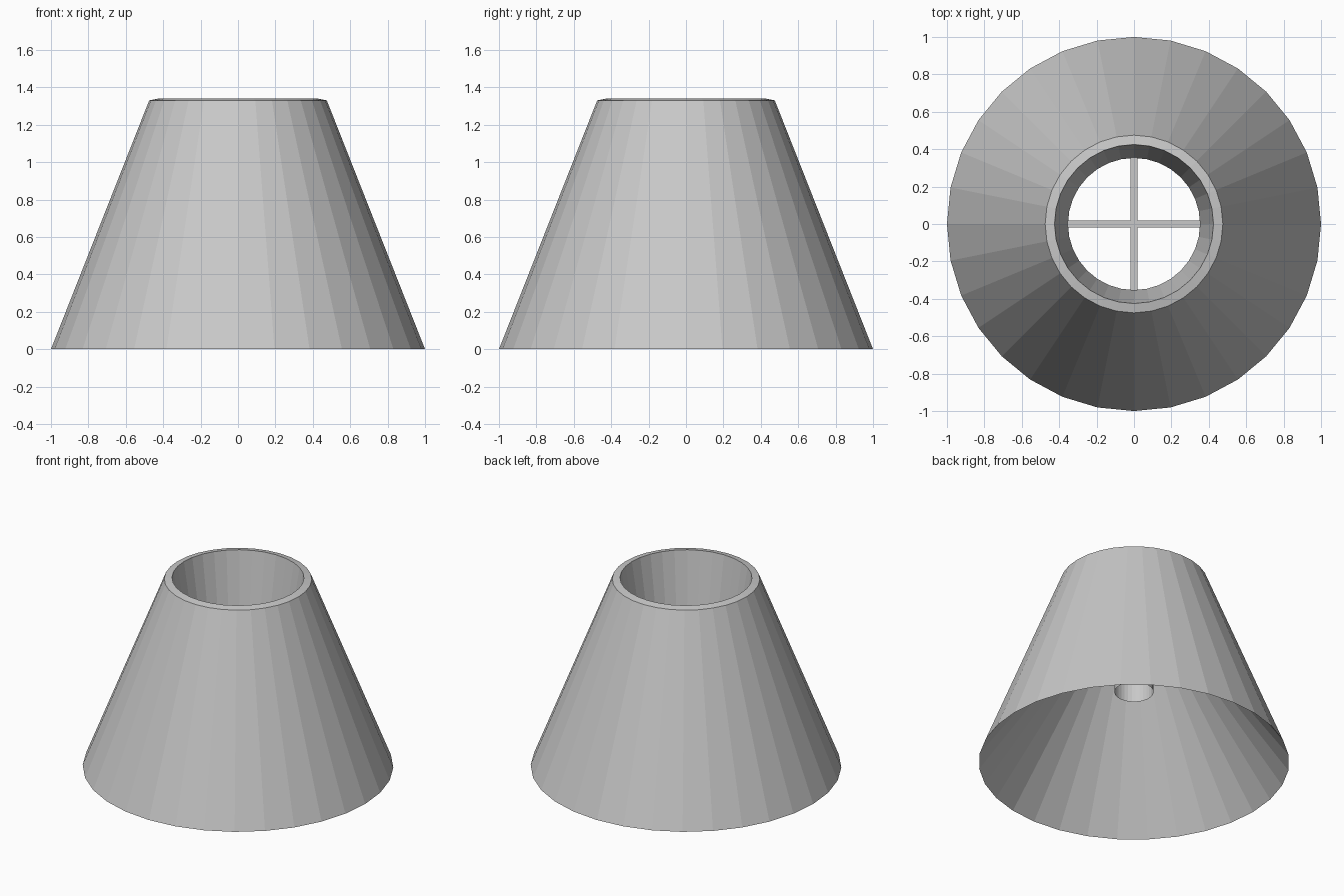
import bpy
import bmesh
import math

cube = bpy.data.objects.get("Cube")
if cube:
    bpy.data.objects.remove(cube, do_unlink=True)

grey = bpy.data.materials.new("plain grey")
grey.use_nodes = True
grey.diffuse_color = (0.58, 0.58, 0.58, 1)
grey.node_tree.nodes["Principled BSDF"].inputs["Base Color"].default_value = grey.diffuse_color


def finish(name, bm):
    mesh = bpy.data.meshes.new(name)
    bm.to_mesh(mesh)
    bm.free()
    mesh.materials.append(grey)
    obj = bpy.data.objects.new(name, mesh)
    bpy.context.collection.objects.link(obj)
    return obj


def lathe(name, profile, sides=32, closed=False):
    """Turn a (radius, height) profile around the z axis."""
    bm = bmesh.new()
    rings = []
    for radius, z in profile:
        angles = [math.tau * i / sides for i in range(sides)]
        rings.append([bm.verts.new((radius * math.cos(a), radius * math.sin(a), z)) for a in angles])
    if closed:
        rings.append(rings[0])
    for low, high in zip(rings, rings[1:]):
        for i in range(sides):
            j = (i + 1) % sides
            bm.faces.new((low[i], low[j], high[j], high[i]))
    return finish(name, bm)


def bar(name, size, z):
    bm = bmesh.new()
    bmesh.ops.create_cube(bm, size=1)
    bmesh.ops.scale(bm, vec=size, verts=bm.verts)
    bmesh.ops.translate(bm, vec=(0, 0, z), verts=bm.verts)
    return finish(name, bm)


# Outer cone, sloped top rim, funnel down to the throat, then the flared underside
throat = 0.89
lathe("shade", [(1, 0), (0.475, 1.33), (0.425, 1.34), (0.353, throat)], closed=True)

# Open tube hanging from the crossing of the support bars
lathe("socket_tube", [(0.126, 0.52), (0.126, throat)])

# Crossed support bars at the throat
length, width = 0.71, 0.036
bar("support_bar_across", (length, width, width), throat)
bar("support_bar_deep", (width, length, width), throat)
